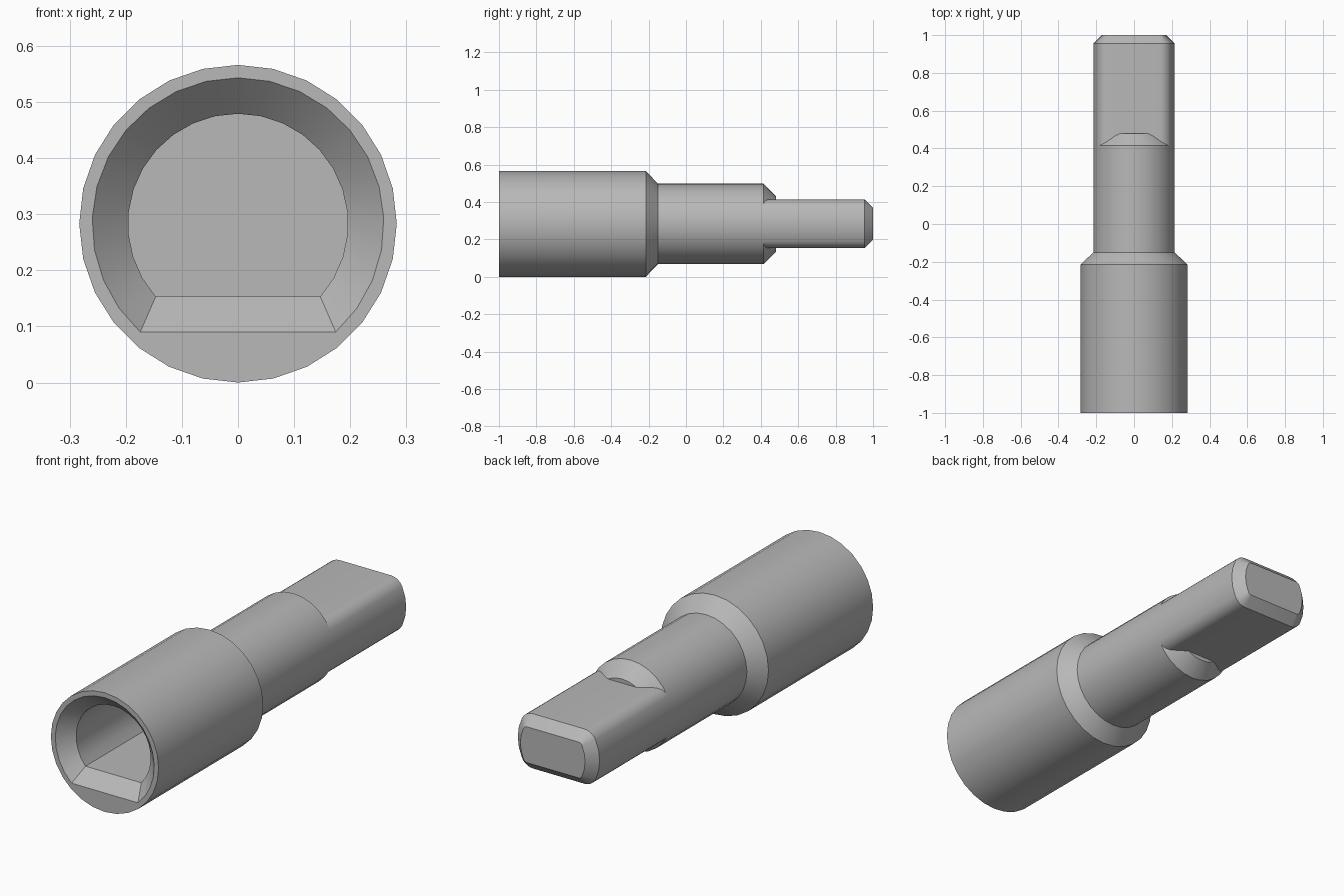
import bpy
import bmesh
from math import radians, cos, sin, pi, atan2, sqrt

cube = bpy.data.objects.get("Cube")
if cube:
    bpy.data.objects.remove(cube, do_unlink=True)

SIDES = 28
STEP = 2 * pi / SIDES
AXIS_Z = 0.283          # height of the tool's centre line
SHANK_R = 0.215
FLAT = 0.13             # half thickness between the shank flats

steel = bpy.data.materials.new("grey steel")
steel.use_nodes = True
colour = (0.48, 0.48, 0.48, 1)
steel.diffuse_color = colour
steel.node_tree.nodes["Principled BSDF"].inputs["Base Color"].default_value = colour


def arc(radius, start, end, count, cx=0.0, cz=0.0):
    """Points along an arc in the cross-section plane."""
    return [(cx + radius * cos(start + (end - start) * i / count),
             cz + radius * sin(start + (end - start) * i / count))
            for i in range(count + 1)]


def circle(radius):
    return arc(radius, 0, 2 * pi, SIDES)[:-1]


def d_shape(radius, drop):
    """Circle cut off by a flat at the bottom."""
    low = atan2(-drop, sqrt(radius ** 2 - drop ** 2))
    return arc(radius, low, pi - low, 22)


def flatted(inset):
    """Round bar with two flats and filleted edges, shrunk evenly by inset."""
    a = 2 * STEP
    fillet = (FLAT - SHANK_R * sin(a)) / (1 - sin(a))
    cx, cz = (SHANK_R - fillet) * cos(a), FLAT - fillet
    side = arc(SHANK_R - inset, 0, a, 2)
    corner = arc(fillet - inset, a, pi / 2, 5, cx, cz)
    quarter = side + corner[1:]
    upper = quarter + [(-x, z) for x, z in reversed(quarter)]
    return upper + [(x, -z) for x, z in reversed(upper[1:-1])]


def loft(bm, sections, cap_end=True):
    """Skin a list of (y, cross-section) and return the rings of vertices."""
    rings = [[bm.verts.new((x, y, z + AXIS_Z)) for x, z in pts] for y, pts in sections]
    for a, b in zip(rings, rings[1:]):
        for i in range(len(a)):
            j = (i + 1) % len(a)
            bm.faces.new((a[i], a[j], b[j], b[i]))
    if cap_end:
        bm.faces.new(rings[-1])
    return rings


def finish(bm, name):
    bmesh.ops.recalc_face_normals(bm, faces=bm.faces)
    mesh = bpy.data.meshes.new(name)
    bm.to_mesh(mesh)
    bm.free()
    mesh.materials.append(steel)
    obj = bpy.data.objects.new(name, mesh)
    bpy.context.collection.objects.link(obj)
    bpy.ops.object.select_all(action='DESELECT')
    obj.select_set(True)
    bpy.context.view_layer.objects.active = obj
    bpy.ops.object.shade_smooth_by_angle(angle=radians(30))


# Stepped round body with a D-shaped socket in the front
bm = bmesh.new()
outer = loft(bm, [(-1, circle(0.283)), (-0.215, circle(0.283)),
                  (-0.15, circle(SHANK_R)), (0.415, circle(SHANK_R)),
                  (0.48, circle(0.15))])
socket = loft(bm, [(-1, d_shape(0.26, 0.193)), (-0.935, d_shape(0.196, FLAT)),
                   (-0.4, d_shape(0.196, FLAT))])

# Front rim between the outer circle and the socket mouth
rim = [bm.edges.get((ring[i - 1], ring[i]))
       for ring in (outer[0], socket[0]) for i in range(len(ring))]
bmesh.ops.triangle_fill(bm, edges=rim, use_beauty=True, normal=(0, -1, 0))
finish(bm, "socket_body")

# Flatted shank with a chamfered end
bm = bmesh.new()
loft(bm, [(0.415, flatted(0)), (0.955, flatted(0)), (1, flatted(0.045))])
finish(bm, "flatted_shank")
